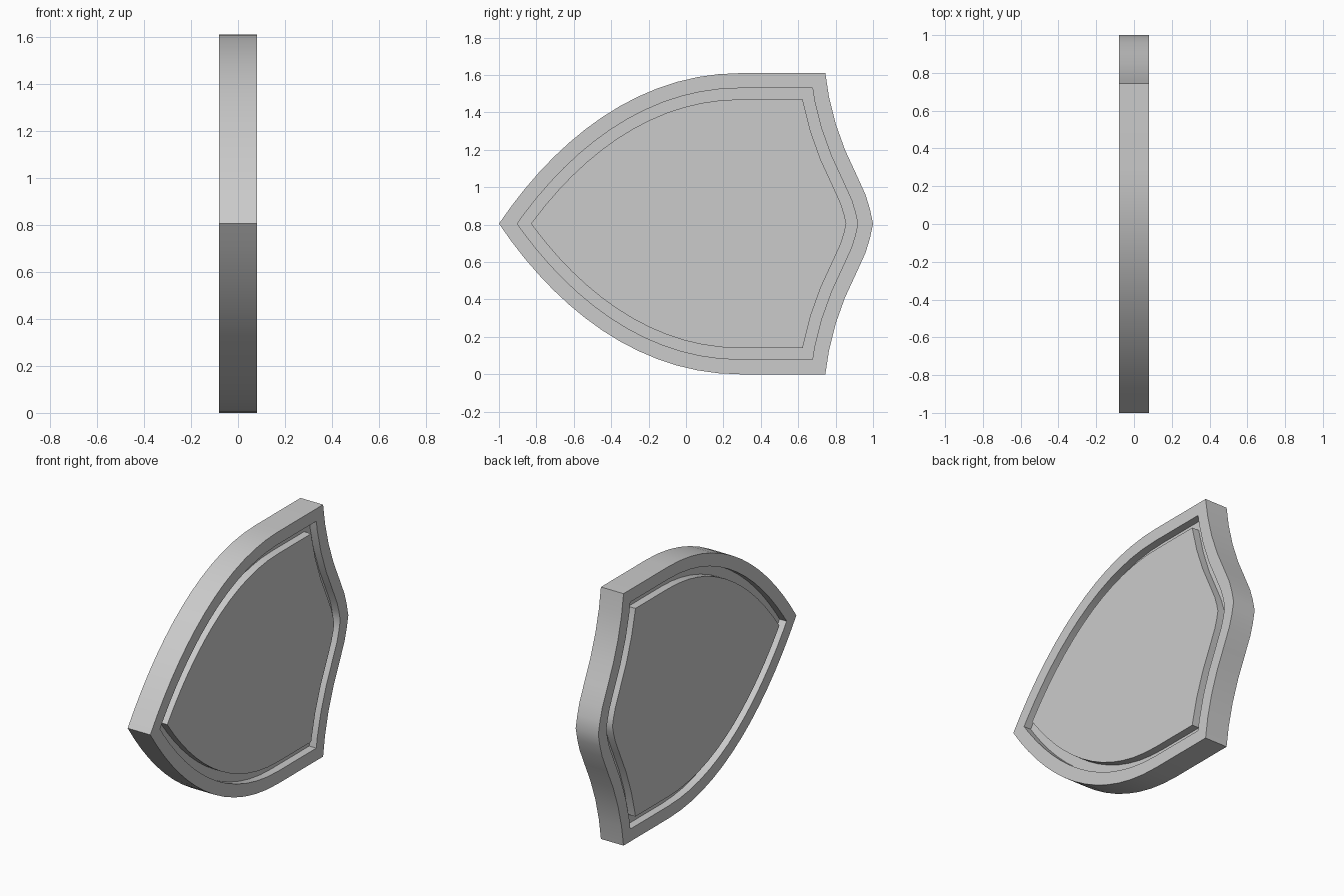
import bpy, bmesh, math
from mathutils import Vector

if "Cube" in bpy.data.objects:
    bpy.data.objects.remove(bpy.data.objects["Cube"])

MID = 0.805       # height of the symmetry line
HALF = 0.08       # half thickness
FLOOR = 0.03      # groove floor distance from the centre plane


def bezier(p0, p1, p2, p3, n):
    pts = []
    for i in range(n + 1):
        t = i / n
        s = 1 - t
        pts.append(tuple(s**3*a + 3*s*s*t*b + 3*s*t*t*c + t**3*d
                         for a, b, c, d in zip(p0, p1, p2, p3)))
    return pts


def inset(pts, d):
    # mitred inward offset of the clockwise outline
    out = []
    for i, p in enumerate(pts):
        p = Vector(p)
        a = (p - Vector(pts[i - 1])).normalized()
        b = (Vector(pts[(i + 1) % len(pts)]) - p).normalized()
        na, nb = Vector((a.y, -a.x)), Vector((b.y, -b.x))
        m = (na + nb).normalized()
        out.append(tuple(p + m * d / m.dot(na)))
    return out


# Half outline (y, z): point, curved flank, corner, S-shaped head
half = bezier((-1, MID), (-0.70, 1.25), (-0.26, 1.61), (0.29, 1.61), 14)
half += [(0.745, 1.61), (0.765, 1.48), (0.80, 1.34), (0.85, 1.20),
         (0.91, 1.07), (0.96, 0.96), (0.983, 0.885), (1.0, MID)]
outline = half + [(y, 2 * MID - z) for y, z in reversed(half[1:-1])]

# Cross-section rings from front panel round to back panel: (inset, x)
front = [(0.14, HALF), (0.14, FLOOR), (0.08, FLOOR), (0.08, HALF), (0, HALF)]
section = front + [(d, -x) for d, x in reversed(front)]

# Shield: raised rim, groove and panel on both sides
bm = bmesh.new()
rings = [[bm.verts.new((x, y, z)) for y, z in inset(outline, d)]
         for d, x in section]
n = len(outline)
for r0, r1 in zip(rings, rings[1:]):
    for i in range(n):
        j = (i + 1) % n
        bm.faces.new((r0[i], r0[j], r1[j], r1[i]))
bm.faces.new(rings[0])
bm.faces.new(rings[-1])
bmesh.ops.recalc_face_normals(bm, faces=bm.faces)
mesh = bpy.data.meshes.new("shield")
bm.to_mesh(mesh)
bm.free()
shield = bpy.data.objects.new("shield", mesh)
bpy.context.collection.objects.link(shield)
bpy.context.view_layer.objects.active = shield
shield.select_set(True)
bpy.ops.object.shade_smooth_by_angle(angle=math.radians(30))
